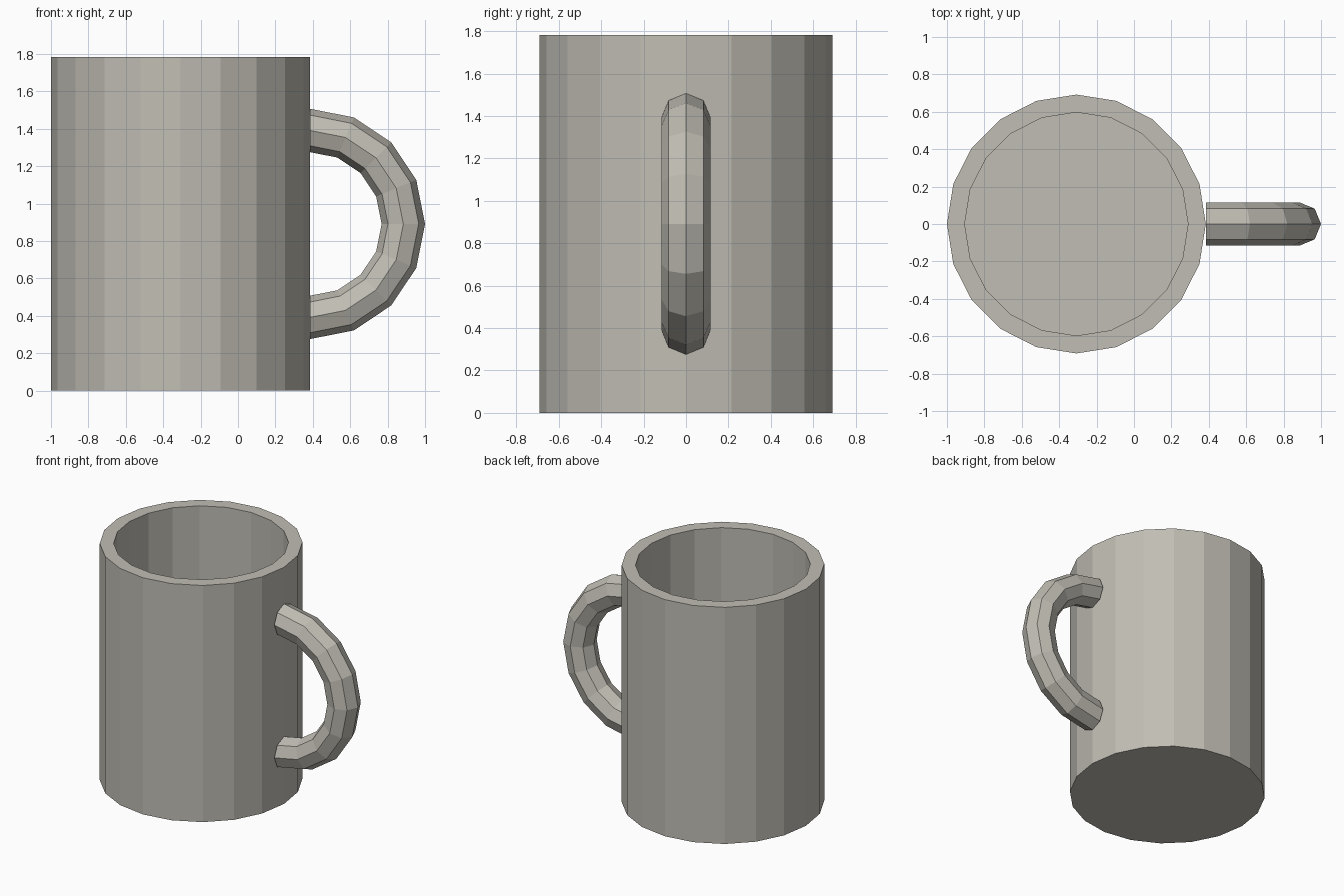
import bpy
import bmesh
from math import pi, cos, sin

if "Cube" in bpy.data.objects:
    bpy.data.objects.remove(bpy.data.objects["Cube"])

clay = bpy.data.materials.new("warm_grey")
clay.diffuse_color = (0.53, 0.51, 0.455, 1)
clay.use_nodes = True
clay.node_tree.nodes["Principled BSDF"].inputs["Base Color"].default_value = clay.diffuse_color


def finish(name, bm):
    """Turn a bmesh into a flat-shaded object."""
    bmesh.ops.recalc_face_normals(bm, faces=bm.faces)
    mesh = bpy.data.meshes.new(name)
    bm.to_mesh(mesh)
    bm.free()
    mesh.materials.append(clay)
    bpy.context.collection.objects.link(bpy.data.objects.new(name, mesh))


def skin(bm, rings):
    """Join successive closed rings of points and cap both ends."""
    loops = [[bm.verts.new(p) for p in ring] for ring in rings]
    n = len(loops[0])
    for a, b in zip(loops, loops[1:]):
        for i in range(n):
            j = (i + 1) % n
            bm.faces.new((a[i], a[j], b[j], b[i]))
    bm.faces.new(loops[0])
    bm.faces.new(loops[-1])


# Cup: 20-sided wall with a hollow inside and a thick floor
SIDES, CUP_X, R_OUT, R_IN, HEIGHT, FLOOR = 20, -0.308, 0.692, 0.597, 1.783, 0.1
profile = [(R_OUT, 0), (R_OUT, HEIGHT), (R_IN, HEIGHT), (R_IN, FLOOR)]
bm = bmesh.new()
skin(bm, [[(CUP_X + r * cos(2 * pi * i / SIDES), r * sin(2 * pi * i / SIDES), z)
           for i in range(SIDES)] for r, z in profile])
finish("cup", bm)

# Handle: half ring with an eight-sided tube
MAJOR, MINOR, STEPS = 0.5, 0.116, 8
rings = []
for s in range(STEPS + 1):
    a = -pi / 2 + pi * s / STEPS
    ring = []
    for k in range(8):
        t = 2 * pi * k / 8
        r = MAJOR + MINOR * cos(t)
        ring.append((0.384 + r * cos(a), MINOR * sin(t), HEIGHT / 2 + r * sin(a)))
    rings.append(ring)
bm = bmesh.new()
skin(bm, rings)
finish("handle", bm)
